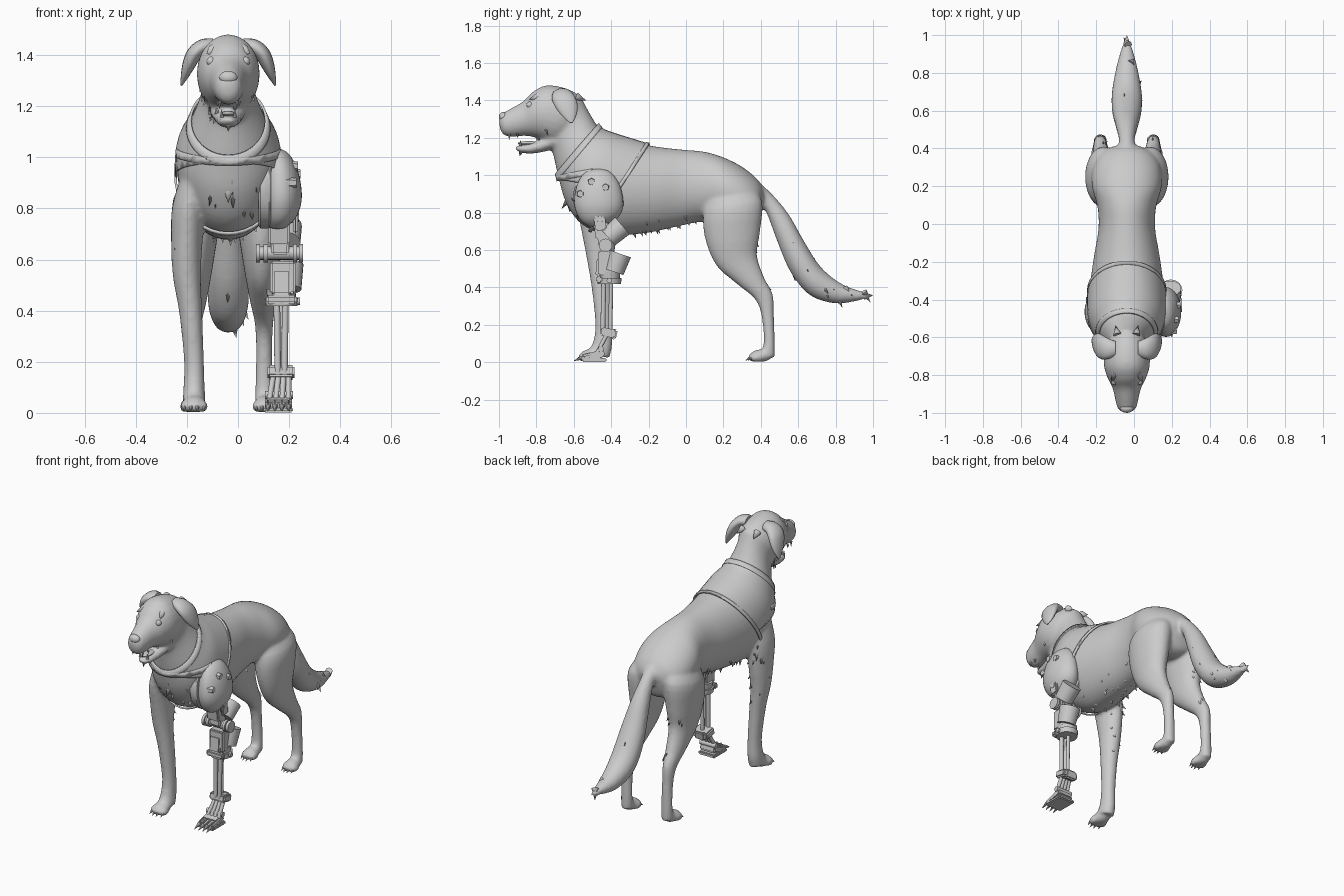
import bpy, bmesh, math, random
from mathutils import Vector as V, Matrix as M

random.seed(4)
C = -0.038  # body centre line


def finish(bm, name, angle=40):
    bmesh.ops.recalc_face_normals(bm, faces=bm.faces)
    me = bpy.data.meshes.new(name)
    bm.to_mesh(me)
    ob = bpy.data.objects.new(name, me)
    bpy.context.collection.objects.link(ob)
    bpy.ops.object.select_all(action='DESELECT')
    ob.select_set(True)
    bpy.context.view_layer.objects.active = ob
    bpy.ops.object.shade_smooth_by_angle(angle=math.radians(angle))
    return ob


def spline(rows, steps=4):
    out = []
    for i in range(len(rows) - 1):
        p = [rows[max(0, min(len(rows) - 1, i + k))] for k in (-1, 0, 1, 2)]
        for s in range(steps):
            t = s / steps
            out.append([.5 * (2 * b + (c - a) * t + (2 * a - 5 * b + 4 * c - d) * t * t
                              + (3 * b - a - 3 * c + d) * t ** 3) for a, b, c, d in zip(*p)])
    return out + [list(rows[-1])]


def skin(bm, rings):
    rings = [[bm.verts.new(p) for p in r] for r in rings]
    n = len(rings[0])
    for a, b in zip(rings, rings[1:]):
        for j in range(n):
            bm.faces.new((a[j], a[(j + 1) % n], b[(j + 1) % n], b[j]))
    bm.faces.new(rings[0])
    bm.faces.new(rings[-1])


def loft(bm, rows, n=24):
    """Rows are x, first edge (y, z), opposite edge (y, z), half width."""
    rings = []
    for x, y1, z1, y2, z2, w in spline(rows):
        mid, a = V((x, (y1 + y2) / 2, (z1 + z2) / 2)), V((0, (y1 - y2) / 2, (z1 - z2) / 2))
        rings.append([mid + a * math.cos(k * math.tau / n) + V((w * math.sin(k * math.tau / n), 0, 0))
                      for k in range(n)])
    skin(bm, rings)


def ball(bm, c, r):
    bmesh.ops.create_uvsphere(bm, u_segments=16, v_segments=10, radius=1,
                              matrix=M.Translation(c) @ M.Diagonal((*r, 1)))


def rod(bm, p, q, r1, r2=None, n=16):
    p, q = V(p), V(q)
    rot = (q - p).to_track_quat('Z', 'Y').to_matrix().to_4x4()
    bmesh.ops.create_cone(bm, cap_ends=True, segments=n, radius1=r1, radius2=r1 if r2 is None else r2,
                          depth=(q - p).length, matrix=M.Translation((p + q) / 2) @ rot)


def box(name, c, size, tilt=0, bevel=.008):
    bm = bmesh.new()
    bmesh.ops.create_cube(bm, size=1, matrix=M.Translation(c) @ M.Rotation(math.radians(tilt), 4, 'X')
                          @ M.Diagonal((*size, 1)))
    bmesh.ops.bevel(bm, geom=bm.edges[:], offset=bevel, segments=2, affect='EDGES')
    return finish(bm, name, 30)


def rods(name, items, angle=40):
    bm = bmesh.new()
    for it in items:
        rod(bm, *it)
    return finish(bm, name, angle)


# torso and neck
torso = bmesh.new()
loft(torso, [(C, *r) for r in [
    (-.56, 1.42, -.74, 1.20, .095), (-.52, 1.34, -.71, 1.11, .108), (-.46, 1.25, -.68, .98, .15),
    (-.38, 1.215, -.64, .85, .19), (-.30, 1.19, -.56, .74, .20), (-.2, 1.16, -.42, .68, .193),
    (-.1, 1.145, -.22, .69, .172), (0, 1.135, -.05, .725, .15), (.1, 1.125, .08, .75, .155),
    (.2, 1.095, .2, .74, .185), (.3, 1.045, .3, .72, .18), (.38, .98, .37, .74, .14), (.42, .92, .4, .8, .07)]], 40)
body = torso.copy()
# head and lower jaw
loft(body, [(C, *r) for r in [
    (-.55, 1.40, -.63, 1.18, .08), (-.59, 1.44, -.68, 1.17, .11), (-.66, 1.47, -.72, 1.17, .122),
    (-.75, 1.48, -.77, 1.19, .12), (-.82, 1.445, -.82, 1.205, .1), (-.87, 1.395, -.87, 1.21, .075),
    (-.94, 1.355, -.93, 1.205, .06), (-.98, 1.33, -.975, 1.215, .047), (-1.0, 1.30, -.995, 1.25, .02)]])
loft(body, [(C, *r) for r in [
    (-.68, 1.25, -.71, 1.14, .08), (-.76, 1.20, -.76, 1.125, .06), (-.84, 1.17, -.83, 1.115, .045),
    (-.895, 1.16, -.88, 1.12, .035), (-.915, 1.15, -.905, 1.13, .018)]])
# natural front leg
loft(body, [(-.15, -.58, .98, -.37, 1.0, .05), (-.19, -.58, .82, -.36, .82, .065), (-.2, -.555, .68, -.37, .68, .062),
            (-.2, -.53, .55, -.39, .52, .055), (-.185, -.505, .4, -.395, .38, .045), (-.172, -.485, .2, -.395, .2, .039),
            (-.172, -.50, .1, -.395, .09, .042), (-.172, -.53, .06, -.41, .02, .045)])
# hind legs
for s in (-1, 1):
    loft(body, [(C + s * d, *r) for d, *r in [
        (.07, .16, .96, .34, .95, .06), (.118, .095, .82, .408, .86, .097), (.128, .10, .67, .395, .69, .085),
        (.13, .16, .52, .38, .57, .065), (.135, .27, .42, .42, .45, .05), (.14, .37, .335, .465, .36, .036),
        (.14, .405, .24, .47, .25, .032), (.14, .415, .1, .475, .1, .034), (.14, .39, .05, .475, .02, .036)]])
# paws with toes and claws
claws = []
for x, y, w in ((-.172, -.5, 1), (C - .142, .41, .85), (C + .142, .41, .85)):
    ball(body, (x, y - .01, .035), (.048 * w, .06, .034))
    for k in (-1.5, -.5, .5, 1.5):
        ty = y - .052 + .012 * abs(k)
        ball(body, (x + k * .025 * w, ty, .025), (.016, .035, .024))
        claws.append(((x + k * .025 * w, ty - .025, .022), (x + k * .026 * w, ty - .048, .008), .008, 0, 8))
# bushy tail
loft(body, [(C, .38, .97, .39, .86, .05), (C, .46, .90, .43, .80, .042), (C, .55, .79, .49, .64, .06),
            (C, .63, .65, .56, .48, .078), (C, .72, .51, .66, .36, .08), (C, .83, .42, .79, .315, .06),
            (C, .92, .385, .9, .325, .035), (C, .98, .365, .975, .345, .012)])
hound = finish(body, "dog_body")
md = hound.modifiers.new("blend", 'REMESH')
md.mode, md.voxel_size, md.use_smooth_shade = 'VOXEL', .01, True
md = hound.modifiers.new("soften", 'SMOOTH')
md.factor, md.iterations = .5, 7
skin_mesh = bpy.data.meshes.new_from_object(hound.evaluated_get(bpy.context.evaluated_depsgraph_get()))

# fur tufts lying along the coat where it is ragged
areas = [
    (30, lambda p, n: -.42 < p.y < .05 and p.z < .8 and n.z < -.4 and abs(p.x - C) < .15),
    (9, lambda p, n: p.x < -.12 and p.y < -.35 and .35 < p.z < .9 and n.y > .3),
    (6, lambda p, n: p.x < -.2 and p.y < -.35 and .4 < p.z < .9 and n.x < -.7),
    (8, lambda p, n: .3 < p.y < .46 and .4 < p.z < .7 and n.y > .5),
    (12, lambda p, n: p.y > .5 and .3 < p.z < .85),
    (12, lambda p, n: -.8 < p.y < -.62 and 1.14 < p.z < 1.28 and n.y > -.5),
    (8, lambda p, n: p.y < -.5 and .72 < p.z < .95 and n.y < -.5 and abs(p.x - C) < .13)]
tufts = []
for count, test in areas:
    spots = [(f.center.copy(), f.normal.copy()) for f in skin_mesh.polygons if test(f.center, f.normal)]
    for p, n in random.sample(spots, min(count, len(spots))):
        d = (n * .45 + V((0, .45, -.8))).normalized()
        base = p - n * .012 - d * .025
        tufts.append((base, base + d * random.uniform(.05, .075), random.uniform(.016, .024), 0, 8))
for x, y, z, dx, dy, dz in [(0, .95, .355, 0, .05, .002), (0, -.875, 1.15, 0, -.015, -.05), (0, -.62, .88, 0, -.045, -.06),
                            (.05, -.585, 1.42, .01, .05, -.02), (-.05, -.585, 1.42, -.01, .05, -.02),
                            (.06, -.79, 1.42, .025, -.05, -.015), (-.06, -.79, 1.42, -.025, -.05, -.015)]:
    tufts.append(((C + x, y, z), (C + x + dx, y + dy, z + dz), .022, 0, 10))
rods("fur_tufts", tufts, 60)
rods("claws", claws)

# drooping ears
for s, side in ((-1, "left"), (1, "right")):
    rings = []
    pts = spline([(.06, 1.435, .03, .04), (.1, 1.432, .03, .055), (.133, 1.405, .03, .065),
                  (.153, 1.365, .026, .06), (.17, 1.32, .016, .04), (.184, 1.28, .003, .008)])
    for i, (x, z, a, b) in enumerate(pts):
        p, q = pts[max(i - 1, 0)], pts[min(i + 1, len(pts) - 1)]
        t = V((q[0] - p[0], 0, q[1] - p[1])).normalized()
        rings.append([V((C + s * (x + t.z * a * math.cos(k * math.tau / 16)),
                         -.665 + .3 * (1.45 - z) + b * math.sin(k * math.tau / 16),
                         z - t.x * a * math.cos(k * math.tau / 16))) for k in range(16)])
    bm = bmesh.new()
    skin(bm, rings)
    finish(bm, side + "_ear", 60)

# eyes, nose, tongue, teeth
for name, c, r in [("left_eye", (C - .066, -.834, 1.375), (.019,) * 3), ("right_eye", (C + .066, -.834, 1.375), (.019,) * 3),
                   ("nose", (C, -.976, 1.312), (.036, .024, .026)), ("tongue", (C, -.84, 1.17), (.028, .06, .012))]:
    bm = bmesh.new()
    ball(bm, c, r)
    finish(bm, name)
rods("teeth", [((C + s * x, y, z), (C + s * x, y, z + h), .008, 0, 8) for s in (-1, 1)
               for x, y, z, h in ((.034, -.945, 1.222, -.035), (.042, -.90, 1.22, -.022), (.026, -.885, 1.155, .035))])


# harness pieces cut from the torso surface
def slice_torso(name, planes, off=.003, thick=.007):
    bm = torso.copy()
    bmesh.ops.recalc_face_normals(bm, faces=bm.faces)
    for (y, z), (ny, nz) in planes:
        bmesh.ops.bisect_plane(bm, geom=bm.verts[:] + bm.edges[:] + bm.faces[:], plane_co=(0, y, z),
                               plane_no=V((0, ny, nz)).normalized(), clear_outer=True)
    bm.normal_update()
    for co, v in [(v.co + v.normal * off, v) for v in bm.verts]:
        v.co = co
    ob = finish(bm, name)
    md = ob.modifiers.new("thickness", 'SOLIDIFY')
    md.thickness, md.offset = thick, 1


slice_torso("harness_vest", [((-.47, 1.25), (-.27, .22)), ((-.2, 1.16), (.24, -.16)), ((-.68, .98), (-.18, -.98))])
slice_torso("neck_collar", [((-.48, 1.265), (-.27, .22)), ((-.46, 1.24), (.27, -.22))], .004, .01)
slice_torso("lower_collar", [((-.68, 1.0), (-.18, .98)), ((-.68, .97), (.18, -.98)), ((-.5, 1), (1, 0))], .004, .01)
slice_torso("chest_strap", [((-.197, 1.16), (.24, -.16)), ((-.22, 1.16), (-.24, .16))], .005, .009)
box("strap_buckle", (-.225, -.5, 1.0), (.03, .06, .045), 10)

# artificial leg: shoulder shell with raised rim and bolts
bm = bmesh.new()
loft(bm, [(.145, -.49, 1.037, -.45, 1.037, .012), (.155, -.545, 1.01, -.40, 1.015, .045), (.165, -.585, .94, -.355, .95, .07),
          (.17, -.597, .84, -.335, .86, .08), (.165, -.565, .76, -.345, .80, .07), (.155, -.51, .72, -.38, .755, .045)], 32)
finish(bm, "shoulder_shell", 60)
bm = bmesh.new()
outline = [(-.467 + .134 * math.cos(a), .88 + .155 * math.sin(a)) for a in [k * math.tau / 32 for k in range(32)]]
skin(bm, [[V((x, -.467 + (y + .467) * f, .88 + (z - .88) * f)) for y, z in outline]
          for x, f in ((.08, .95), (.088, 1.02), (.122, 1.02), (.13, .97))])
finish(bm, "shoulder_rim")
rods("shoulder_bolts", [((.19, y, z), (x, y, z), .024, .018, 6) for y, z, x in
                        ((-.505, .965, .235), (-.43, .935, .245), (-.565, .9, .228), (-.46, .765, .238))])

# upper linkage and elbow
box("upper_link", (.16, -.455, .735), (.085, .075, .15), 8)
box("upper_link_guard", (.225, -.46, .75), (.02, .06, .09), 8)
rods("upper_rear_guard", [((.19, -.415, .665), (.19, -.34, .73), .054, .06, 24)], 30)
box("elbow_fork", (.165, -.435, .655), (.07, .07, .07))
rods("elbow_axle", [((.075, -.43, .625), (.25, -.43, .625), .026), ((.07, -.43, .625), (.087, -.43, .625), .036),
                    ((.1, -.43, .625), (.117, -.43, .625), .036), ((.215, -.43, .625), (.23, -.43, .625), .036),
                    ((.238, -.43, .625), (.255, -.43, .625), .036)])
# forearm housing and cuff
box("forearm_housing", (.175, -.425, .53), (.1, .09, .13))
box("forearm_front_plate", (.17, -.465, .51), (.075, .03, .1), -5)
rods("forearm_rear_guard", [((.195, -.385, .483), (.195, -.352, .58), .053, .061, 24)], 30)
rods("forearm_cuff", [((.17, -.41, .445), (.17, -.41, .485), .055, .06, 20), ((.17, -.41, .418), (.17, -.41, .45), .062, .066, 20),
                      ((.22, -.41, .437), (.243, -.41, .437), .014)])
box("cuff_clasp", (.17, -.465, .443), (.12, .03, .035))
# shin tubes
rods("shin_tubes", [((x, y, .43), (x * .8 + .034, y - .005, .15), r) for x, y, r in
                    ((.152, -.44, .013), (.185, -.44, .013), (.168, -.4, .011))])
# ankle and foot
box("ankle_cuff", (.168, -.415, .158), (.105, .08, .045), -12)
box("ankle_rear_block", (.168, -.385, .15), (.07, .03, .055), -12)
rods("foot_struts", [((.168 + k * .02, -.425, .145), (.16 + k * .025, -.475, .05), .011) for k in (-1.5, -.5, .5, 1.5)])
rods("foot_joint", [((.105, -.455, .07), (.215, -.455, .07), .016)])
box("foot_sole", (.157, -.49, .012), (.115, .13, .022), 0, .006)
box("foot_bridge", (.158, -.475, .04), (.105, .08, .04), 15)
for k in range(4):
    x, y = .158 + (k - 1.5) * .027, -.535 + .008 * abs(k - 1.5)
    box("mechanical_toe_%d" % (k + 1), (x, y, .03), (.024, .065, .035), 14, .01)
rods("mechanical_claws", [((.158 + (k - 1.5) * .027, -.555, .025), (.158 + (k - 1.5) * .028, -.598, .008), .011, .002, 8)
                          for k in range(4)])
